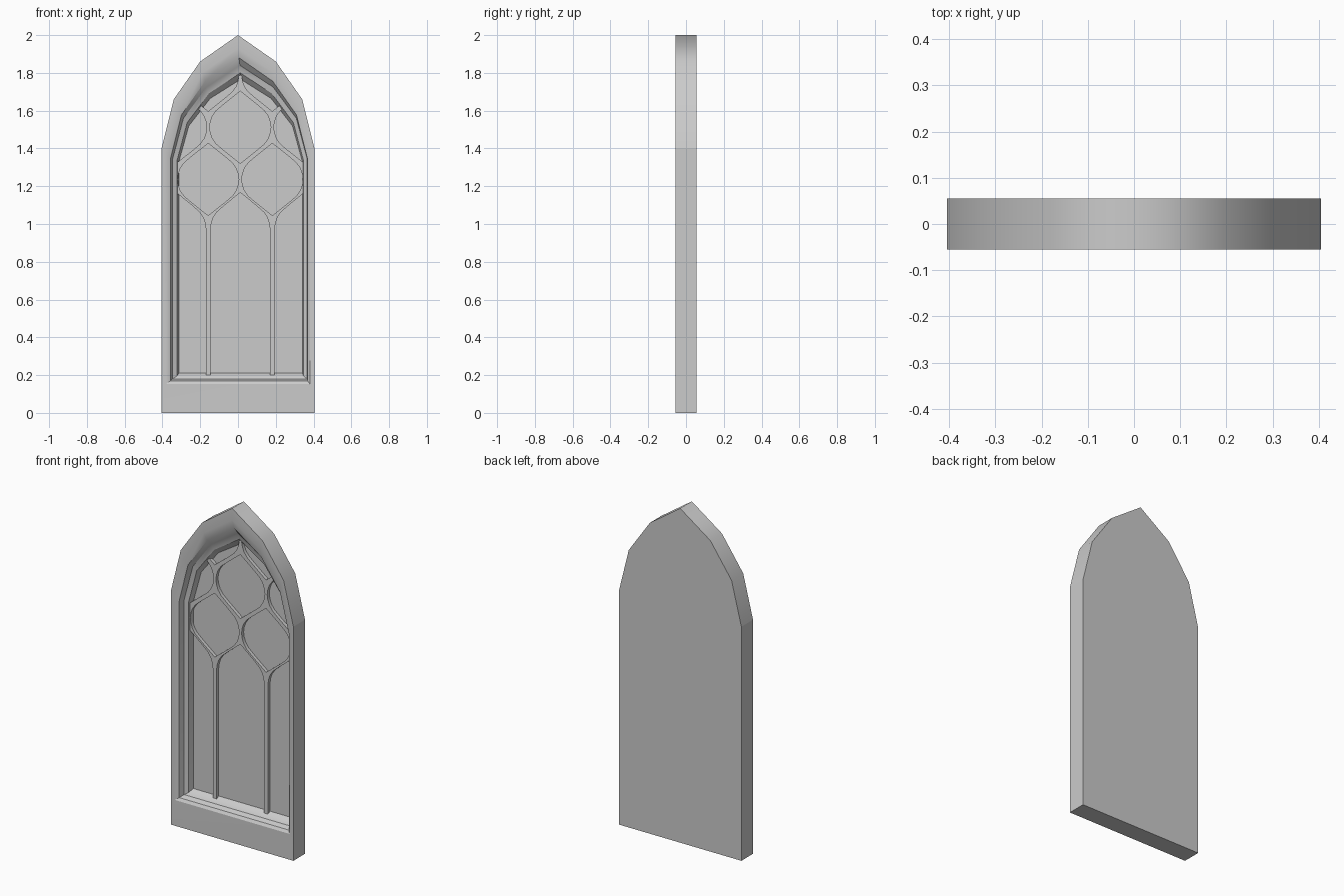
import bpy, bmesh, math

if "Cube" in bpy.data.objects:
    bpy.data.objects.remove(bpy.data.objects["Cube"])

stone = bpy.data.materials.new("grey_stone")
stone.diffuse_color = (0.6, 0.6, 0.6, 1)
stone.use_nodes = True
stone.node_tree.nodes["Principled BSDF"].inputs["Base Color"].default_value = stone.diffuse_color


def arch(cx, w, bottom, spring, apex):
    """Pointed low-poly arch outline as (x, z) points."""
    h = apex - spring
    half = [(w, bottom), (w, spring), (0.84 * w, spring + 0.433 * h),
            (0.494 * w, spring + 0.767 * h)]
    right = [(cx + x, z) for x, z in half]
    left = [(cx - x, z) for x, z in reversed(half)]
    return right + [(cx, apex)] + left


def add_loop(bm, pts, y):
    return [bm.verts.new((x, y, z)) for x, z in pts]


def bridge(bm, a, b):
    n = len(a)
    for i in range(n):
        j = (i + 1) % n
        bm.faces.new((a[i], a[j], b[j], b[i]))


def prism(bm, pts, y0, y1):
    a, b = add_loop(bm, pts, y0), add_loop(bm, pts, y1)
    bridge(bm, a, b)
    bm.faces.new(a)
    bm.faces.new(b)


def finish(bm, name):
    bmesh.ops.recalc_face_normals(bm, faces=bm.faces[:])
    me = bpy.data.meshes.new(name)
    bm.to_mesh(me)
    bm.free()
    me.materials.append(stone)
    ob = bpy.data.objects.new(name, me)
    bpy.context.collection.objects.link(ob)
    return ob


def activate(ob):
    bpy.ops.object.select_all(action='DESELECT')
    ob.select_set(True)
    bpy.context.view_layer.objects.active = ob


# window frame: back, outer rim, two stepped recesses and the blind panel
steps = [
    (0.0, 0.405, 0.0, 1.40, 2.0, 0.055),
    (0.0, 0.405, 0.0, 1.40, 2.0, -0.055),
    (0.0, 0.38, 0.154, 1.38, 1.93, -0.055),
    (0.005, 0.3625, 0.17, 1.347, 1.88, -0.045),
    (0.010, 0.356, 0.180, 1.345, 1.84, -0.015),
    (0.012, 0.335, 0.195, 1.335, 1.80, -0.005),
    (0.014, 0.327, 0.210, 1.33, 1.766, 0.025),
]
bm = bmesh.new()
loops = [add_loop(bm, arch(*s[:5]), s[5]) for s in steps]
for a, b in zip(loops, loops[1:]):
    bridge(bm, a, b)
bm.faces.new(loops[0])
bm.faces.new(loops[-1])
frame = finish(bm, "window_frame")
activate(frame)
bpy.ops.object.shade_smooth_by_angle(angle=math.radians(30))
# the outer rim is smooth over the apex and sharp at the springing line
for e in frame.data.edges:
    a, b = (frame.data.vertices[i].co for i in e.vertices)
    if abs(a.y - b.y) > 0.1:
        if a.z > 1.99:
            e.use_edge_sharp = False
        elif abs(a.z - 1.4) < 0.01:
            e.use_edge_sharp = True

# tracery plate, its rim buried in the frame
bm = bmesh.new()
prism(bm, arch(0.012, 0.335, 0.195, 1.335, 1.80), 0.005, 0.035)
tracery = finish(bm, "tracery")

# openings: staggered pointed cells above tall lancet lights
CX, PITCH, RISE = 0.012, 0.3395, 0.191
CURVE = [(0.0, 1.0), (0.557, 0.625), (0.787, 0.458), (0.91, 0.31),
         (0.975, 0.15), (1.0, 0.0)]


def cell(cx, cz, w):
    top = [(cx + w * x, cz + RISE * z) for x, z in CURVE]
    top_left = [(2 * cx - x, z) for x, z in top[1:]][::-1]
    low = [(x, 2 * cz - z) for x, z in top[:-1]][::-1]
    low_left = [(2 * cx - x, z) for x, z in low[:-1]][::-1]
    return top + low + low_left + top_left


def lancet(cx, spring, w):
    top = [(cx + w * x, spring + RISE * z) for x, z in CURVE]
    top_left = [(2 * cx - x, z) for x, z in top[1:]][::-1]
    return top + [(cx + w, 0.1), (cx - w, 0.1)] + top_left


bm = bmesh.new()
for cz, columns in ((1.236, (-0.5, 0.5)), (1.512, (-1, 0, 1)), (1.788, (-0.5, 0.5))):
    for c in columns:
        prism(bm, cell(CX + c * PITCH, cz, 0.162), -0.05, 0.1)
for c in (-1, 0, 1):
    prism(bm, lancet(CX + c * PITCH, 0.976, 0.157), -0.05, 0.1)
cutter = finish(bm, "opening_cutter")
cutter.hide_render = True

activate(tracery)
mod = tracery.modifiers.new("openings", 'BOOLEAN')
mod.operation = 'DIFFERENCE'
mod.solver = 'EXACT'
mod.object = cutter
bpy.ops.object.modifier_apply(modifier=mod.name)
bpy.data.objects.remove(cutter, do_unlink=True)
activate(tracery)
bpy.ops.object.shade_smooth_by_angle(angle=math.radians(30))
